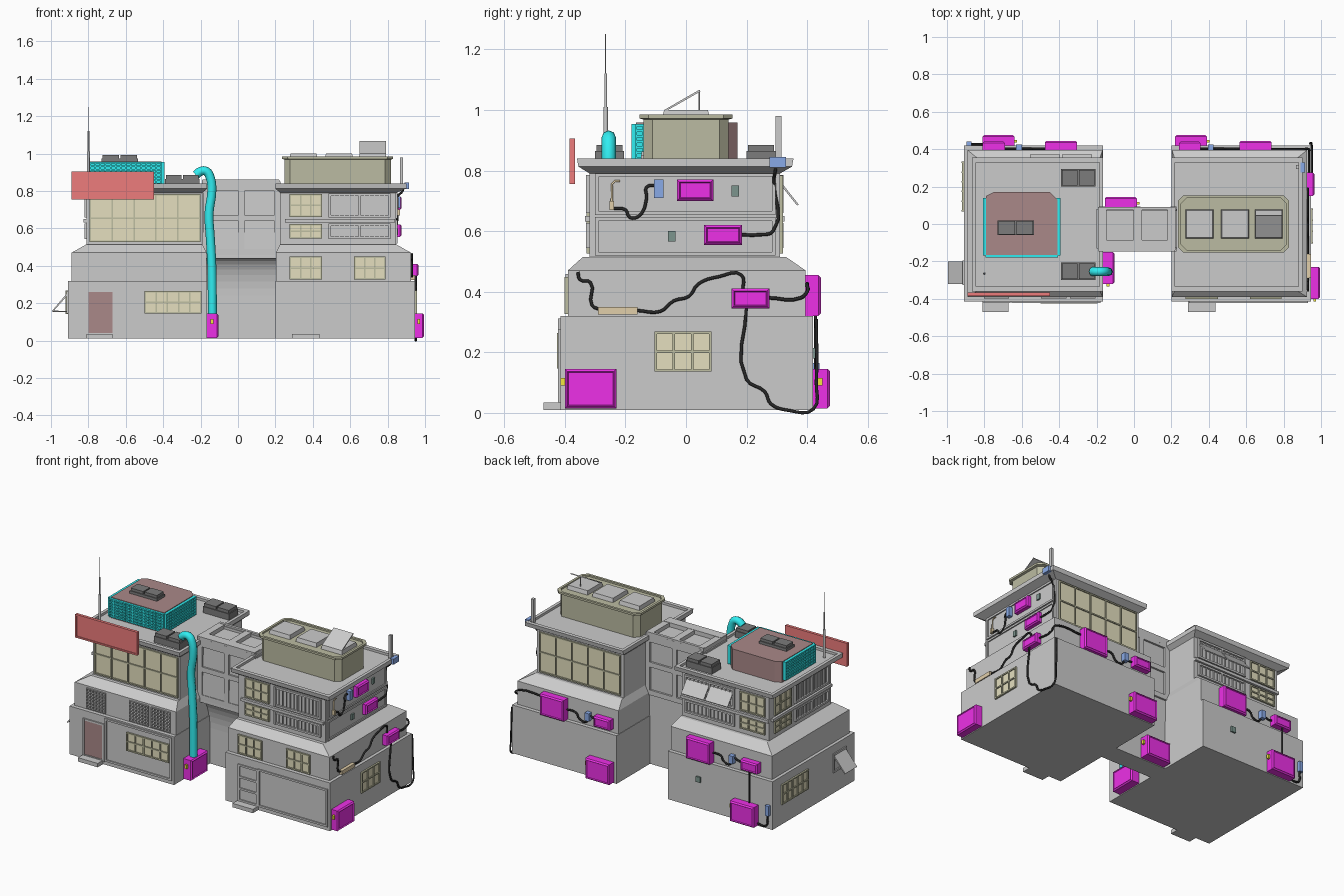
import bpy, bmesh, math
from mathutils import Vector

if "Cube" in bpy.data.objects:
    bpy.data.objects.remove(bpy.data.objects["Cube"])

COL = dict(pane=(.78, .74, .52), frame=(.52, .52, .36), brown=(.40, .25, .25), olive=(.5, .5, .36),
           cyan=(.03, .85, .88), magenta=(.85, .03, .8), red=(.85, .2, .2), dark=(.2, .2, .2), black=(.02, .02, .02),
           blue=(.25, .4, .8), yellow=(.9, .8, .05), cream=(.75, .62, .4), vent=(.2, .3, .27))


def finish(name, bm, color=None):
    bmesh.ops.recalc_face_normals(bm, faces=bm.faces)
    me = bpy.data.meshes.new(name)
    bm.to_mesh(me)
    bm.free()
    ob = bpy.data.objects.new(name, me)
    bpy.context.collection.objects.link(ob)
    if color:
        mat = bpy.data.materials.get(color) or bpy.data.materials.new(color)
        mat.diffuse_color = (*COL[color], 1)
        mat.use_nodes = True
        mat.node_tree.nodes["Principled BSDF"].inputs["Base Color"].default_value = mat.diffuse_color
        me.materials.append(mat)
    return ob


def loft(bm, rings):
    rows = [[bm.verts.new(p) for p in r] for r in rings]
    n = len(rows[0])
    for a, b in zip(rows, rows[1:]):
        for i in range(n):
            bm.faces.new((a[i], a[(i + 1) % n], b[(i + 1) % n], b[i]))
    bm.faces.new(rows[0])
    bm.faces.new(rows[-1])


def rect(x0, x1, y0, y1, z):
    return [(x0, y0, z), (x1, y0, z), (x1, y1, z), (x0, y1, z)]


def boxes(name, items, color=None):
    """items: (x0, x1, y0, y1, z0, z1)"""
    bm = bmesh.new()
    for x0, x1, y0, y1, z0, z1 in items:
        loft(bm, [rect(x0, x1, y0, y1, z0), rect(x0, x1, y0, y1, z1)])
    return finish(name, bm, color)


def on(face, pos, u0, u1, z0, z1, d0, d1):
    """Box lying on a wall: u along the wall, d outward from it."""
    s = 1 if face in 'RB' else -1
    a, b = sorted((pos + s * d0, pos + s * d1))
    return (a, b, u0, u1, z0, z1) if face in 'LR' else (u0, u1, a, b, z0, z1)


def prism(name, axis, prof, a0, a1, color=None):
    put = {'x': lambda p, a: (a, *p), 'y': lambda p, a: (p[0], a, p[1]), 'z': lambda p, a: (*p, a)}[axis]
    bm = bmesh.new()
    loft(bm, [[put(p, a) for p in prof] for a in (a0, a1)])
    return finish(name, bm, color)


def tube(name, pts, r, color, res=1, smooth=False):
    cu = bpy.data.curves.new(name, 'CURVE')
    cu.dimensions, cu.bevel_depth, cu.bevel_resolution, cu.use_fill_caps = '3D', r, res, True
    sp = cu.splines.new('BEZIER' if smooth else 'POLY')
    cu.resolution_u = 4
    arr = sp.bezier_points if smooth else sp.points
    arr.add(len(pts) - 1)
    for q, p in zip(arr, pts):
        q.co = p if smooth else (*p, 1)
        if smooth:
            q.handle_left_type = q.handle_right_type = 'AUTO'
    tmp = bpy.data.objects.new(name + '_path', cu)
    bpy.context.collection.objects.link(tmp)
    me = bpy.data.meshes.new_from_object(tmp.evaluated_get(bpy.context.evaluated_depsgraph_get()))
    bpy.data.objects.remove(tmp)
    bm = bmesh.new()
    bm.from_mesh(me)
    return finish(name, bm, color)


def grid_bars(face, pos, u0, u1, z0, z1, cols, rows, w, d):
    out = []
    for i in range(cols + 1):
        u = u0 + (u1 - u0) * i / cols
        out.append(on(face, pos, u - w, u + w, z0 - w, z1 + w, -.005, d))
    for j in range(rows + 1):
        z = z0 + (z1 - z0) * j / rows
        out.append(on(face, pos, u0 - w, u1 + w, z - w, z + w, -.005, d * .95))
    return out


def window(name, face, pos, u0, u1, z0, z1, cols, rows=2):
    boxes(name + '_glass', [on(face, pos, u0, u1, z0, z1, -.01, .004)], 'pane')
    boxes(name + '_frame', grid_bars(face, pos, u0, u1, z0, z1, cols, rows, .004, .011), 'frame')


def frame(name, face, pos, u0, u1, z0, z1, cols=1, rows=1, w=.006, d=.008):
    boxes(name, grid_bars(face, pos, u0, u1, z0, z1, cols, rows, w, d))


def unit(name, face, pos, u0, u1, z0, z1, d, handle=None):
    """Wall cabinet with chamfered front rim, recessed panel, optional yellow handle."""
    c = .008
    ob = boxes(name, [on(face, pos, u0, u1, z0, z1, -.01, d)], 'magenta')
    bm = bmesh.new()
    bm.from_mesh(ob.data)
    n = Vector({'F': (0, -1, 0), 'B': (0, 1, 0), 'L': (-1, 0, 0), 'R': (1, 0, 0)}[face])
    f = [f for f in bm.faces if f.normal.dot(n) > .9]
    bmesh.ops.bevel(bm, geom=list(f[0].edges), offset=c, segments=1, affect='EDGES')
    f = max((g for g in bm.faces if g.normal.dot(n) > .9), key=lambda g: g.calc_area())
    bmesh.ops.inset_region(bm, faces=[f], thickness=.005)
    bmesh.ops.translate(bm, verts=f.verts, vec=n * -.006)
    bm.to_mesh(ob.data)
    bm.free()
    if handle is not None:
        h = on(face, pos, handle - .012, handle + .012, z0 + .075, z0 + .1, d * .3, d * .55)
        boxes(name + '_handle', [h], 'yellow')


def building(name, out, inn):
    """Stepped body, sloped ledge, flared flat roof with parapet; out/inn give the sign of x."""
    def ring(o, i, y0, y1, z):
        a, b = sorted((o * out, i * inn))
        return rect(a, b, y0, y1, z)
    off = 0 if out > 0 else -.035
    R = lambda o, i, *r: ring(o + off, i + off, *r)
    bm = bmesh.new()
    loft(bm, [R(.945, .2, -.415, .42, .01), R(.945, .2, -.415, .42, .32), R(.925, .203, -.39, .395, .32),
              R(.925, .203, -.39, .395, .47), R(.845, .225, -.34, .33, .515), R(.845, .225, -.318, .31, .515),
              R(.845, .225, -.318, .31, .79), R(.9, .2, -.355, .35, .813), R(.9, .2, -.36, .355, .84),
              R(.88, .22, -.335, .33, .84), R(.88, .22, -.335, .33, .825)])
    finish(name, bm)


building('right_building', 1, 1)
building('left_building', -1, -1)

# Connecting block with coved underside and coffered upper walls and roof
arc = [(-.13 + .08 * math.sin(t * math.pi / 16), .44 - .2 * (1 - math.cos(t * math.pi / 16))) for t in range(9)]
prism('connector', 'x', [(.08, .01), (.08, .835), (-.13, .835), (-.145, .45), (-.145, .44)] + arc + [(-.05, .01)],
      -.2, .23)
for f, p in (('F', -.13), ('B', .075)):
    frame('connector_grid_' + f, f, p, -.17, .21, .475, .835, 2, 2, .016, .018)
boxes('connector_roof_ribs', [(-.19, .22, -.147, -.085, .8, .862), (-.19, .22, .075, .092, .8, .862)] +
      [(x - .022, x + .022, -.14, .09, .8, .86) for x in (-.17, .02, .2)])

# Left building front: door, windows, vent grilles, steps
boxes('front_steps', [(-.81, -.67, -.47, -.4, .01, .035), (.29, .435, -.47, -.4, .01, .035)])
boxes('front_door', [on('F', -.415, -.80, -.67, .04, .26, -.01, .004)], 'brown')
frame('door_frame', 'F', -.415, -.805, -.665, .035, .265)
frame('shop_panel', 'F', -.415, -.65, -.185, .04, .305)
window('shop_window', 'F', -.415, -.495, -.2, .15, .26, 5)
for i, x in enumerate((-.80, -.495, -.34)):
    frame('grille_%d' % i, 'F', -.39, x, x + .13, .33, .455, 6, 6, .003, .008)
window('left_front_window', 'F', -.318, -.79, -.205, .53, .78, 5)
window('right_back_window', 'B', .31, .25, .82, .53, .78, 5)

# Right building front: door, panel and windows
frame('grey_door', 'F', -.415, .30, .43, .04, .265, 1, 3)
frame('front_panel', 'F', -.415, .44, .925, .04, .27)
window('mid_window_a', 'F', -.39, .28, .445, .33, .445, 3)
window('mid_window_b', 'F', -.39, .625, .785, .33, .445, 3)


def upper_wall(name, face, pos, w0, w1, p0, p1):
    """Two storeys of one glazed window and two slatted grey panels, with a ledge between."""
    for k, (z0, z1) in enumerate(((.665, .78), (.55, .62))):
        window(name + '_window_%d' % k, face, pos, w0, w1, z0, z1, 3)
        frame(name + '_panel_%d' % k, face, pos, p0, p1, z0, z1, 2, 1, .006, .012)
        frame(name + '_slats_%d' % k, face, pos, p0, p1, z0, z1, 12, 1, .002, .007)
    boxes(name + '_ledge', [on(face, pos, min(w0, p0) - .03, max(w1, p1) + .03, .632, .65, 0, .015)])


upper_wall('right_front', 'F', -.318, .28, .445, .49, .81)
upper_wall('left_back', 'B', .31, -.78, -.61, -.56, -.22)
upper_wall('left_side', 'L', -.81, .1, .26, -.28, .05)
for i, x in enumerate((-.555, -.385)):
    prism('raised_shutter_%d' % i, 'x', [(.315, .76), (.372, .688), (.367, .684), (.31, .755)], x, x + .16)

# Left side: window and propped awning
window('left_low_window', 'L', -.91, .07, .33, .145, .265, 5)
prism('side_awning', 'y', [(-.905, .265), (-.995, .158), (-.99, .153), (-.905, .25)], -.32, -.2)
frame('side_hatch', 'L', -.91, -.32, -.2, .15, .26)
tube('awning_strut', [(-.91, -.26, .155), (-.99, -.26, .157)], .004, None)

# Right side: recessed panels, window, vents and small boxes
frame('side_panel_upper', 'R', .845, -.295, .29, .66, .785)
frame('side_panel_lower', 'R', .845, -.295, .29, .525, .64)
window('right_low_window', 'R', .945, -.1, .08, .14, .265, 3)
boxes('small_vents', [on('R', .845, .15, .175, .715, .75, 0, .01), on('R', .845, -.06, -.035, .565, .6, 0, .01),
                      on('B', .42, -.4, -.37, .18, .215, 0, .01)], 'vent')
boxes('cream_boxes', [on('R', .925, -.29, -.16, .325, .35, 0, .02), on('R', .845, -.252, -.238, .67, .7, 0, .02)],
      'cream')
tube('cream_pipe', [(.853, -.245, .69), (.853, -.245, .755), (.853, -.235, .765), (.853, -.218, .765)], .004, 'cream')
boxes('blue_boxes', [on('R', .845, -.105, -.075, .71, .77, 0, .025), (.89, .915, .275, .33, .81, .845),
                     on('B', .395, .395, .425, .36, .41, 0, .03), on('B', .395, -.63, -.60, .36, .41, 0, .03),
                     on('B', .42, -.895, -.87, .1, .165, 0, .02)], 'blue')

# Magenta cabinets
for args in (('R', .945, -.4, -.23, .015, .145, .05), ('R', .925, .15, .275, .345, .41, .04),
             ('R', .845, -.03, .09, .70, .77, .03), ('R', .845, .06, .185, .555, .62, .03),
             ('L', -.165, -.32, -.15, .015, .145, -.06), ('B', .42, -.81, -.64, .015, .145, .055),
             ('B', .42, .22, .39, .015, .145, .055), ('B', .395, -.475, -.305, .32, .455, .05),
             ('B', .395, .565, .735, .32, .455, .05), ('B', .395, -.81, -.69, .345, .41, .045),
             ('B', .395, .24, .355, .345, .41, .045), ('B', .085, -.155, .015, .015, .145, .06)):
    f, p, u0, u1, z0, z1, d = args
    if d < 0:
        f, d = 'R', -d
    big = z0 < .02
    unit('cabinet_%s_%d_%d' % (f, u0 * 100, z0 * 100), f, p, u0, u1, z0, z1, d,
         None if not big else (u0 - .002 if f == 'R' else u1 + .002))

# Black cables
S = lambda x, pts: [(x, y, z) for y, z in pts]
B = lambda y, pts: [(x, y, z) for x, z in pts]
for i, p in enumerate((
        S(.93, [(-.357, .465), (-.35, .44), (-.315, .43), (-.31, .355), (-.28, .34)]),
        S(.93, [(-.16, .338), (-.085, .335), (-.04, .37), (.01, .385), (.04, .425), (.11, .45), (.183, .455), (.187, .40)]),
        S(.95, [(.2, .35), (.2, .11), (.26, .07), (.28, .03), (.34, .008), (.42, .012)]) + [(.945, .43, .1), (.94, .43, .31)],
        S(.88, [(.295, .82), (.295, .8)]) + S(.852, [(.29, .77), (.288, .6), (.24, .588), (.18, .588)]),
        S(.852, [(-.09, .75), (-.13, .745), (-.13, .71), (-.155, .65), (-.185, .645), (-.2, .67), (-.24, .675)]),
        B(.402, [(.41, .37), (.43, .34), (.48, .35), (.5, .38), (.57, .385)]),
        B(.402, [(-.615, .37), (-.59, .34), (-.55, .35), (-.53, .38), (-.47, .385)]),
        B(.402, [(.41, .4), (.38, .38), (.35, .38)]), B(.402, [(-.615, .4), (-.66, .38), (-.7, .38)]),
        B(.427, [(-.75, .345), (-.75, .14)]), B(.427, [(-.88, .1), (-.87, .03), (-.8, .03)]),
        B(.40, [(.73, .42), (.9, .42), (.935, .4)]) + [(.935, .38, .38), (.935, .27, .38)])):
    tube('cable_%d' % i, p, .006, 'black', 1, True)

# Left roof: sign, antenna, cooling unit, fan boxes, ribbed pipe
boxes('sign_board', [(-.89, -.45, -.38, -.366, .755, .905)], 'red')
frame('sign_rim', 'F', -.38, -.885, -.455, .76, .9, 1, 1, .005, .005)
bpy.data.objects['sign_rim'].data.materials.append(bpy.data.materials['red'])
tube('antenna_base', [(-.8, -.265, .83), (-.8, -.265, 1.01)], .008, None)
tube('antenna_mid', [(-.8, -.265, 1), (-.8, -.265, 1.12)], .005, None)
tube('antenna_tip', [(-.8, -.265, 1.1), (-.8, -.265, 1.25)], .002, None)
prism('cooling_unit', 'z', [(-.79, -.165), (-.41, -.165), (-.41, .13), (-.45, .17), (-.75, .17), (-.79, .15)],
      .825, .958, 'brown')
bars = grid_bars('F', -.165, -.79, -.41, .84, .95, 14, 6, .004, .015)
for f, p in (('L', -.79), ('R', -.41)):
    bars += grid_bars(f, p, -.165, .135, .84, .95, 12, 6, .004, .018)
    bars.append(on(f, p, -.165, .135, .84, .95, 0, .006))
boxes('cooling_grilles', bars + [on('F', -.165, -.79, -.41, .84, .95, 0, .006)], 'cyan')
boxes('roof_fans', [(-.73, -.535, -.06, .02, .955, .975), (-.725, -.637, -.055, .015, .97, .992),
                    (-.628, -.54, -.055, .015, .97, .992)] +
      [b for y in (-.3, .2) for b in ((-.39, -.205, y, y + .095, .82, .865), (-.385, -.302, y + .005, y + .09, .86, .885),
                                      (-.293, -.21, y + .005, y + .09, .86, .885))], 'dark')
tube('air_duct', [(x, -.255, z) for x, z in ((-.225, .885), (-.2, .905), (-.17, .905), (-.148, .87), (-.14, .8),
                                             (-.155, .68), (-.148, .55), (-.14, .4), (-.137, .13))],
     .024, 'cyan', 2, True)

# Right roof: olive tank with hatches, one lid open, and mast
def octo(x0, x1, y0, y1, z, c=.03):
    return [(x0 + c, y0, z), (x1 - c, y0, z), (x1, y0 + c, z), (x1, y1 - c, z),
            (x1 - c, y1, z), (x0 + c, y1, z), (x0, y1 - c, z), (x0, y0 + c, z)]


bm = bmesh.new()
loft(bm, [octo(.248, .817, -.14, .14, .82), octo(.248, .817, -.14, .14, .968), octo(.235, .83, -.153, .153, .972),
          octo(.235, .83, -.153, .153, .985), octo(.25, .815, -.138, .138, .985), octo(.25, .815, -.138, .138, .975)])
finish('roof_tank', bm, 'olive')
bm = bmesh.new()
for x in (.275, .465, .645):
    loft(bm, [rect(x, x + .15, -.08, .08, .97), rect(x + .005, x + .145, -.072, .072, 1.0)])
finish('tank_hatches', bm)
prism('open_lid', 'x', [(-.072, 1.0), (.045, 1.067), (.048, 1.061), (-.07, .994)], .65, .79)
tube('lid_strut', [(.72, .044, .99), (.72, .044, 1.06)], .003, None)
boxes('corner_mast', [(.865, .882, .295, .315, .82, .98)])
